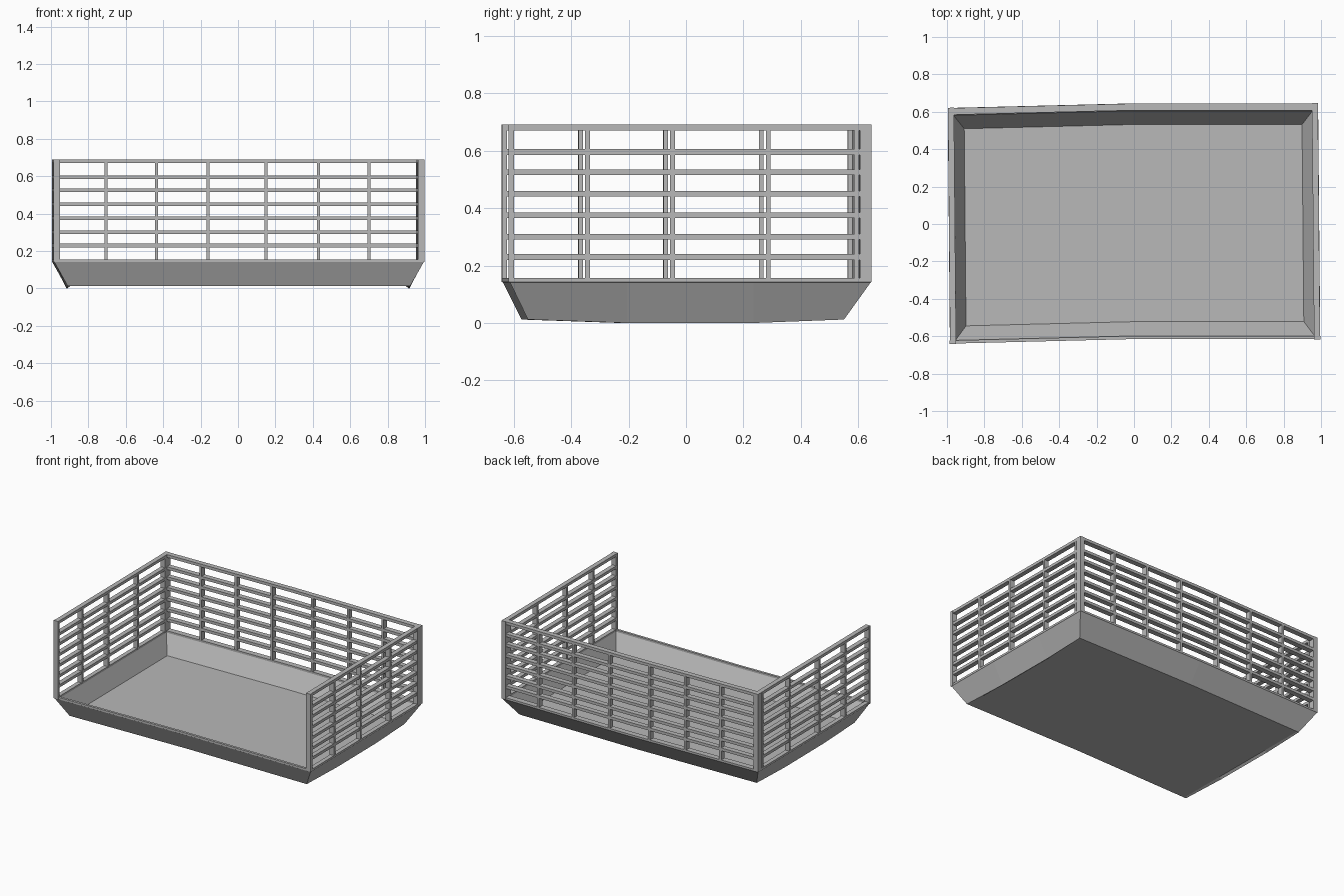
import bpy, bmesh
from mathutils import Matrix, Vector

if "Cube" in bpy.data.objects:
    bpy.data.objects.remove(bpy.data.objects["Cube"])

HX, HY = 0.99, 0.63          # outer half sizes at the rim
RAIL_Z = (0.68, 0.595, 0.525, 0.45, 0.375, 0.30, 0.23)

grey = bpy.data.materials.new("dark_grey")
grey.diffuse_color = (0.48, 0.48, 0.48, 1)
grey.use_nodes = True
grey.node_tree.nodes["Principled BSDF"].inputs["Base Color"].default_value = grey.diffuse_color


def finish(bm, name):
    """Kink at x = 0 and skew the part slightly, then make the object."""
    bmesh.ops.bisect_plane(bm, geom=bm.verts[:] + bm.edges[:] + bm.faces[:],
                           plane_co=(0, 0, 0), plane_no=(1, 0, 0), dist=1e-5)
    for v in bm.verts:
        x, y = v.co.x, v.co.y
        v.co.x = x - 0.009 * y
        v.co.y = y + 0.015 + 0.025 * min(x, 0)
    bmesh.ops.recalc_face_normals(bm, faces=bm.faces[:])
    me = bpy.data.meshes.new(name)
    bm.to_mesh(me)
    bm.free()
    me.materials.append(grey)
    ob = bpy.data.objects.new(name, me)
    bpy.context.collection.objects.link(ob)
    return ob


def box(bm, x0, x1, y0, y1, z0, z1):
    c = Vector(((x0 + x1) / 2, (y0 + y1) / 2, (z0 + z1) / 2))
    m = Matrix.Translation(c) @ Matrix.Diagonal((x1 - x0, y1 - y0, z1 - z0, 1))
    bmesh.ops.create_cube(bm, size=1, matrix=m)


# Tray: rectangular rings from the underside, over the rim, to the floor
def ring(bm, hx, y0, y1, z, sag=0.0):
    m = 0.22
    pts = [(-hx, y0, z), (hx, y0, z), (hx, -m, z - sag), (hx, m, z - sag),
           (hx, y1, z), (-hx, y1, z), (-hx, m, z - sag), (-hx, -m, z - sag)]
    return [bm.verts.new(p) for p in pts]


bm = bmesh.new()
rings = [ring(bm, 0.90, -0.555, 0.525, 0.012),
         ring(bm, 0.915, -0.565, 0.535, 0.012, 0.012),
         ring(bm, HX - 0.003, 0.003 - HY, HY - 0.003, 0.14),
         ring(bm, HX, -HY, HY, 0.142),
         ring(bm, HX, -HY, HY, 0.156),
         ring(bm, HX - 0.03, -HY + 0.017, HY - 0.04, 0.156),
         ring(bm, HX - 0.03, -HY + 0.017, HY - 0.04, 0.142),
         ring(bm, 0.903, -0.537, 0.517, 0.022)]
for a, b in zip(rings, rings[1:]):
    for i in range(8):
        j = (i + 1) % 8
        bm.faces.new((a[i], a[j], b[j], b[i]))
bm.faces.new(rings[0][::-1])
bm.faces.new(rings[-1])
finish(bm, "tray")

# Back railing
bm = bmesh.new()
for z in RAIL_Z:
    box(bm, -HX + 0.03, HX - 0.03, 0.593, 0.629, z - 0.01, z + 0.01)
finish(bm, "back_rails")
bm = bmesh.new()
for x in (-0.70, -0.43, -0.155, 0.155, 0.435, 0.705):
    box(bm, x - 0.008, x + 0.008, 0.592, 0.630, 0.15, 0.675)
finish(bm, "back_posts")

# Side railings
for s, side in ((-1, "left"), (1, "right")):
    def xs(a, b):
        return sorted((s * a, s * b))

    bm = bmesh.new()
    for z in RAIL_Z:
        box(bm, *xs(0.957, 0.989), -0.629, 0.59, z - 0.01, z + 0.01)
    finish(bm, side + "_rails")

    bm = bmesh.new()
    for y in (-0.358, -0.062, 0.271):
        box(bm, *xs(0.956, 0.990), y - 0.008, y + 0.008, 0.15, 0.675)
    finish(bm, side + "_posts")

    # End posts: front end of the side, and two meeting at the back corner
    bm = bmesh.new()
    box(bm, *xs(0.957, 0.992), -0.632, -0.614, 0.142, 0.69)
    box(bm, *xs(0.957, 0.990), 0.572, 0.588, 0.15, 0.69)
    box(bm, *xs(0.957, 0.990), 0.590, 0.631, 0.142, 0.69)
    finish(bm, side + "_end_posts")
